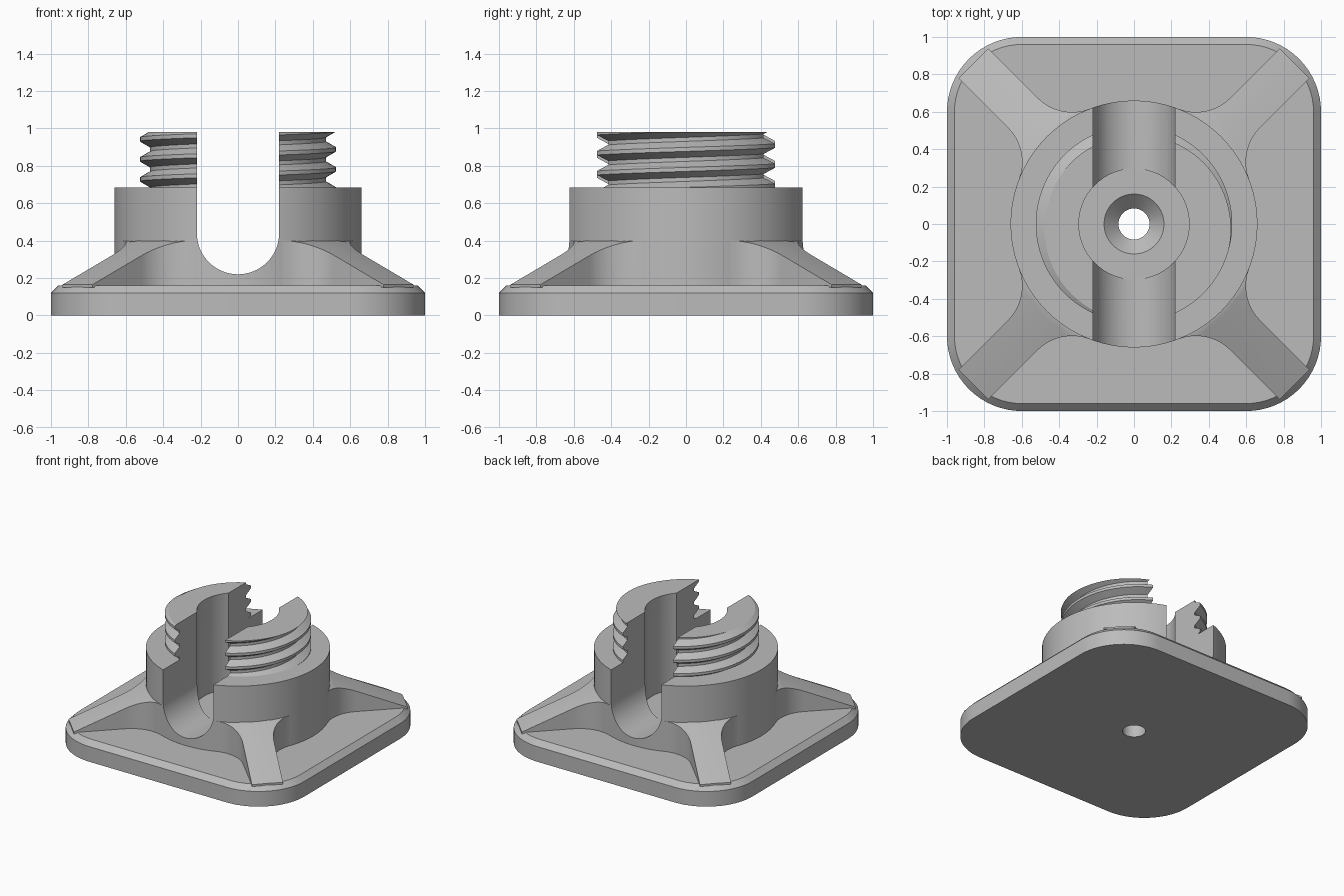
import bpy, bmesh
from math import sin, cos, pi, sqrt, hypot, tau

if "Cube" in bpy.data.objects:
    bpy.data.objects.remove(bpy.data.objects["Cube"], do_unlink=True)

grey = bpy.data.materials.new("light grey")
grey.use_nodes = True
colour = (0.5, 0.5, 0.5, 1)
grey.diffuse_color = colour
grey.node_tree.nodes["Principled BSDF"].inputs["Base Color"].default_value = colour


def skin(name, rings, closed=True, cap=True):
    """Join a stack of equal-length rings into a surface, optionally capped."""
    bm = bmesh.new()
    rows = [[bm.verts.new(p) for p in ring] for ring in rings]
    n = len(rings[0])
    for a, b in zip(rows, rows[1:]):
        for j in range(n if closed else n - 1):
            k = (j + 1) % n
            bm.faces.new((a[j], a[k], b[k], b[j]))
    bmesh.ops.remove_doubles(bm, verts=bm.verts, dist=1e-5)
    bmesh.ops.triangulate(bm, faces=[f for f in bm.faces if len(f.verts) == 4])
    if cap:
        bmesh.ops.holes_fill(bm, edges=[e for e in bm.edges if e.is_boundary], sides=0)
    bmesh.ops.recalc_face_normals(bm, faces=bm.faces)
    mesh = bpy.data.meshes.new(name)
    bm.to_mesh(mesh)
    bm.free()
    mesh.materials.append(grey)
    obj = bpy.data.objects.new(name, mesh)
    bpy.context.collection.objects.link(obj)
    return obj


def lathe(name, profile, n=96):
    return skin(name, [[(r * cos(tau * i / n), r * sin(tau * i / n), z)
                        for i in range(n)] for r, z in profile])


def finish(obj, cutters=()):
    """Cut the part and shade its curved faces smooth."""
    bpy.ops.object.select_all(action="DESELECT")
    obj.select_set(True)
    bpy.context.view_layer.objects.active = obj
    for cutter in cutters:
        mod = obj.modifiers.new("cut", "BOOLEAN")
        mod.object, mod.operation, mod.solver = cutter, "DIFFERENCE", "EXACT"
        bpy.ops.object.modifier_apply(modifier=mod.name)
    bpy.ops.object.shade_smooth_by_angle(angle=pi / 6)


# Cutters: countersunk centre bore and round-bottomed cross slot
bore = lathe("bore_cutter", [(0.083, -0.1), (0.083, 0.143), (0.16, 0.22),
                             (0.295, 0.22), (0.295, 1.2)])
SLOT = 0.22
arc = [(SLOT * cos(pi + pi * i / 32), 0.44 + SLOT * sin(pi + pi * i / 32))
       for i in range(33)]
outline = [(-SLOT, 1.2)] + arc + [(SLOT, 1.2)]
slot = skin("slot_cutter", [[(x, y, z) for x, z in outline] for y in (-1, 1)])


# Square plate with rounded corners and a chamfered top edge
def rounded_square(inset, z, radius=0.4, steps=16):
    c, r = 1 - radius, radius - inset
    ring = []
    for q, (sx, sy) in enumerate([(1, 1), (-1, 1), (-1, -1), (1, -1)]):
        for i in range(steps + 1):
            a = (q + i / steps) * pi / 2
            ring.append((sx * c + r * cos(a), sy * c + r * sin(a), z))
    return ring


plate = skin("base_plate", [rounded_square(0, 0), rounded_square(0, 0.12),
                            rounded_square(0.04, 0.16)])
finish(plate, [bore])

# Round pedestal
BODY, SHOULDER, TOP = 0.66, 0.685, 0.98
pedestal = lathe("pedestal", [(BODY, 0.16), (BODY, SHOULDER)])
finish(pedestal, [bore, slot])

# Threaded neck: right-handed helix clipped flat at both ends
PITCH, ROOT, CREST, CREST_Z = 0.107, 0.47, 0.525, 0.888


def thread_point(angle, z):
    z = min(max(z, SHOULDER), TOP)
    phase = ((z - CREST_Z) / PITCH - angle / tau) % 1
    away = min(phase, 1 - phase)
    t = min(max((away - 0.1) / 0.3, 0), 1)
    r = CREST + (ROOT - CREST) * t
    return (r * cos(angle), r * sin(angle), z)


angles = [-pi / 2 + tau * i / 96 for i in range(97)]
neck = skin("threaded_neck",
            [[thread_point(a, CREST_Z + PITCH * (a / tau + turn + off)) for a in angles]
             for turn in range(-4, 4) for off in (-0.4, -0.1, 0.1, 0.4)], closed=False)
finish(neck, [bore, slot])

# Corner ribs: sloping conical top, sides filleted into the pedestal
HALF, FILLET, END = 0.113, 0.26, 1.215
centre = sqrt((BODY + FILLET) ** 2 - (HALF + FILLET) ** 2)
start = centre * BODY / (BODY + FILLET)


def rib_row(d, w, drop=False):
    row = []
    for t in (-1, -1, -0.5, 0, 0.5, 1, 1):
        low = drop or len(row) in (0, 6)
        r = hypot(d, w * t)
        z = 0.4 - 0.24 * (max(r, BODY) - BODY) / (1.23 - BODY)
        row.append((d, w * t, 0.15 if low else z))
    return row


def half_width(d):
    return HALF + FILLET - sqrt(FILLET ** 2 - max(centre - d, 0) ** 2)


distances = [start + (centre - start) * i / 14 for i in range(15)]
distances += [centre + (END - centre) * i / 6 for i in range(1, 7)]
rows = [rib_row(0.56, 0.22)] + [rib_row(d, half_width(d)) for d in distances]
rows.append(rib_row(END, HALF, drop=True))
for i, corner in enumerate(("back_left", "back_right", "front_right", "front_left")):
    a = pi / 4 + i * pi / 2
    rib = skin("rib_" + corner,
               [[(x * cos(a) - y * sin(a), x * sin(a) + y * cos(a), z) for x, y, z in row]
                for row in rows], closed=False, cap=False)
    finish(rib)

for cutter in (bore, slot):
    bpy.data.objects.remove(cutter, do_unlink=True)
